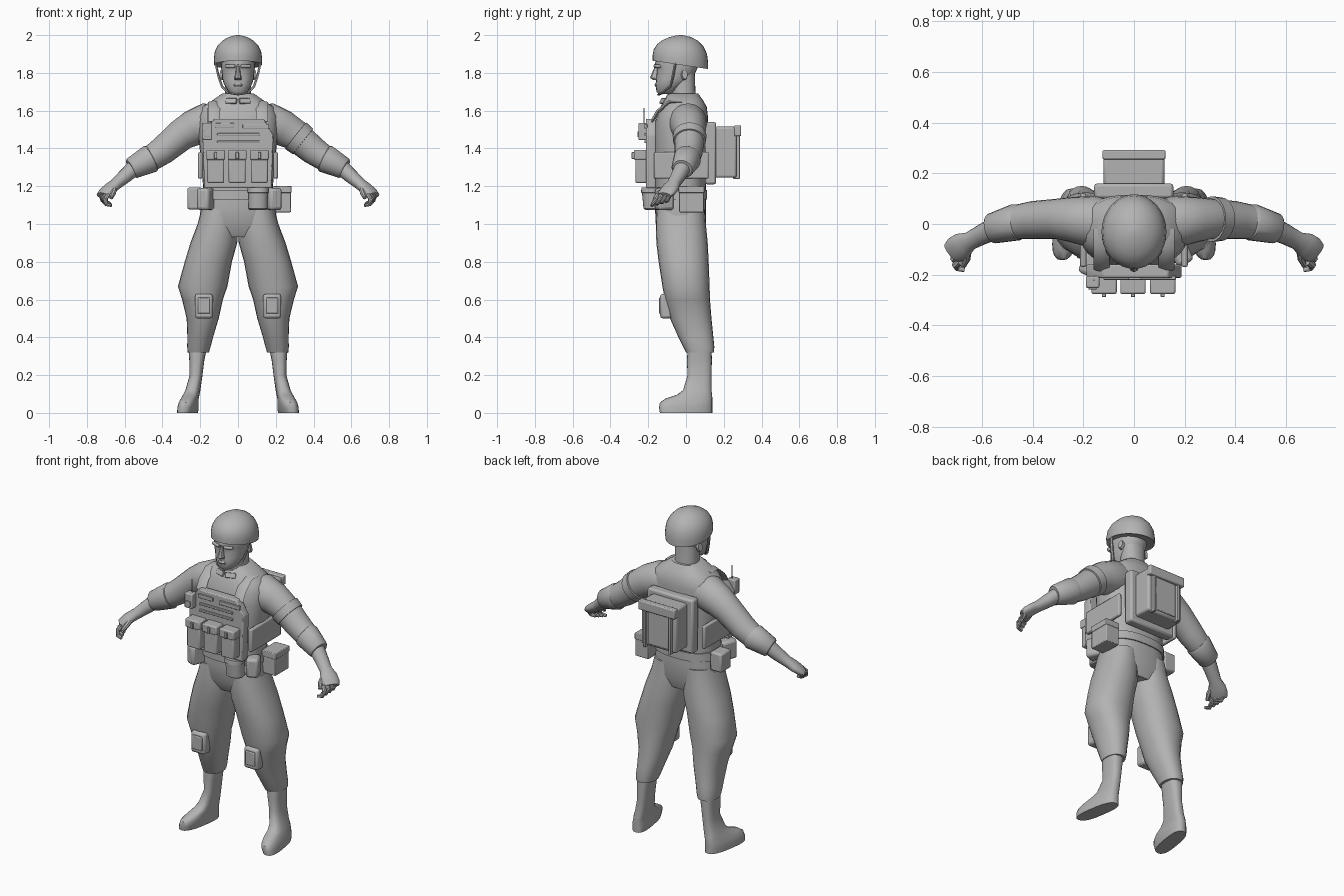
import bpy, bmesh, math
from mathutils import Vector, Matrix

GREY = bpy.data.materials.new("plain grey")
GREY.diffuse_color = (0.45, 0.45, 0.45, 1)


def finish(name, bm, mirror=False, bevel=0, angle=40):
    bmesh.ops.recalc_face_normals(bm, faces=bm.faces)
    me = bpy.data.meshes.new(name)
    bm.to_mesh(me)
    bm.free()
    ob = bpy.data.objects.new(name, me)
    bpy.context.collection.objects.link(ob)
    me.materials.append(GREY)
    if bevel:
        b = ob.modifiers.new("bevel", 'BEVEL')
        b.width, b.segments = bevel, 2
    if mirror:
        m = ob.modifiers.new("mirror", 'MIRROR')
        m.use_clip = False
        m.use_mirror_merge = False
    bpy.ops.object.select_all(action='DESELECT')
    ob.select_set(True)
    bpy.context.view_layer.objects.active = ob
    bpy.ops.object.shade_smooth_by_angle(angle=math.radians(angle))
    return ob


def skin(bm, rings):
    loops = [[bm.verts.new(p) for p in r] for r in rings]
    n = len(loops[0])
    for a, b in zip(loops, loops[1:]):
        for i in range(n):
            bm.faces.new((a[i], a[(i + 1) % n], b[(i + 1) % n], b[i]))
    bm.faces.new(loops[0])
    bm.faces.new(loops[-1])


def unit_ring(n, e):
    out = []
    for i in range(n):
        t = 2 * math.pi * i / n
        c, s = math.cos(t), math.sin(t)
        out.append((math.copysign(abs(c) ** e, c), math.copysign(abs(s) ** e, s)))
    return out


def stack(name, rows, n=24, e=0.9, shear=0, tilt=None, **kw):
    """Horizontal sections: (z, x centre, half width, y front, y back)."""
    bm = bmesh.new()
    rings = []
    for k, (z, xc, hw, yf, yb) in enumerate(rows):
        t = tilt[k] if tilt else 0
        ring = []
        for c, s in unit_ring(n, e):
            y = (yf + yb) / 2 + s * (yb - yf) / 2
            ring.append((xc + c * hw - shear * (y - yb) * max(0, 1 - z / 0.2), y, z - t * y))
        rings.append(ring)
    skin(bm, rings)
    return finish(name, bm, **kw)


def tube(name, rows, n=16, e=1, **kw):
    """Sections square to a path: (x, y, z, upright radius, level radius)."""
    bm = bmesh.new()
    pts = [Vector(r[:3]) for r in rows]
    rings = []
    for i, r in enumerate(rows):
        d = (pts[min(i + 1, len(pts) - 1)] - pts[max(i - 1, 0)]).normalized()
        side = d.cross(Vector((0, 0, 1)))
        side = side.normalized() if side.length > 0.01 else Vector((1, 0, 0))
        up = side.cross(d)
        rings.append([pts[i] + up * s * r[3] + side * c * r[4] for c, s in unit_ring(n, e)])
    skin(bm, rings)
    return finish(name, bm, **kw)


def box(name, x, y, z, bevel=0.006, rz=0, rx=0, **kw):
    bm = bmesh.new()
    c = Vector((sum(x) / 2, sum(y) / 2, sum(z) / 2))
    bmesh.ops.create_cube(bm, size=1)
    m = (Matrix.Translation(c) @ Matrix.Rotation(rz, 4, 'Z') @ Matrix.Rotation(rx, 4, 'X')
         @ Matrix.Diagonal((x[1] - x[0], y[1] - y[0], z[1] - z[0], 1)))
    bmesh.ops.transform(bm, matrix=m, verts=bm.verts)
    return finish(name, bm, bevel=bevel, **kw)


# Torso and neck
stack("torso", [(.93, 0, .17, -.12, .08), (1.0, 0, .208, -.16, .105), (1.1, 0, .195, -.165, .105),
                (1.2, 0, .185, -.165, .105), (1.3, 0, .193, -.167, .107), (1.4, 0, .203, -.17, .11),
                (1.5, 0, .213, -.168, .115), (1.57, 0, .212, -.155, .116), (1.62, 0, .19, -.135, .11),
                (1.655, 0, .135, -.118, .09), (1.69, 0, .085, -.09, .065)], n=32, e=.8)
stack("neck", [(1.62, 0, .075, -.085, .06), (1.7, 0, .068, -.075, .05), (1.82, 0, .07, -.07, .046)])
stack("collar", [(1.64, 0, .1, -.122, .078), (1.685, 0, .088, -.1, .068), (1.69, 0, .078, -.088, .06)])
for s in (-1, 1):
    box("collar_flap", (s * .035 - .03, s * .035 + .03), (-.128, -.112), (1.635, 1.665), .003, rx=-.5, rz=s * .35)

# Trousers and boots
stack("trouser_leg", [(.32, .21, .056, .0, .148), (.35, .207, .062, -.015, .15), (.4, .2, .068, -.04, .145),
                      (.5, .187, .085, -.085, .135), (.6, .188, .108, -.112, .127), (.67, .187, .131, -.125, .125),
                      (.8, .157, .125, -.145, .12), (.9, .128, .124, -.157, .115), (1.0, .108, .106, -.16, .105),
                      (1.08, .1, .093, -.155, .1)], mirror=True)
stack("boot", [(0, .245, .047, -.138, .14), (.03, .245, .05, -.143, .14), (.055, .245, .048, -.138, .14),
               (.075, .243, .044, -.11, .14), (.095, .24, .042, -.05, .138), (.12, .234, .039, -.015, .135),
               (.2, .222, .034, .008, .135), (.28, .218, .04, .005, .137), (.35, .213, .05, .01, .135)],
      e=.75, shear=.16, mirror=True)
box("knee_pad", (.133, .228), (-.137, -.075), (.5, .63), .014, mirror=True)
box("knee_plate", (.147, .212), (-.144, -.13), (.525, .61), .005, mirror=True)

# Sleeves, forearms and hands
tube("sleeve", [(.08, 0, 1.535, .09, .09), (.17, .01, 1.535, .105, .102), (.24, .017, 1.507, .095, .09),
                (.3, .02, 1.472, .084, .08), (.4, .015, 1.388, .075, .075), (.46, .008, 1.348, .068, .068),
                (.5, 0, 1.328, .063, .065), (.56, -.018, 1.296, .052, .056)], n=20, mirror=True)
tube("sleeve_cuff", [(.455, .008, 1.35, .07, .07), (.465, .007, 1.345, .076, .073),
                     (.56, -.018, 1.296, .058, .06), (.568, -.02, 1.292, .05, .053)], n=20, mirror=True)
tube("forearm", [(.54, -.014, 1.305, .044, .046), (.6, -.042, 1.252, .038, .04), (.645, -.066, 1.213, .031, .036),
                 (.675, -.082, 1.19, .03, .05), (.7, -.1, 1.168, .027, .053), (.718, -.115, 1.15, .02, .045)],
     mirror=True)
for i in range(4):
    x, y, z = .73 - .007 * i, -.075 - .025 * i, 1.165 - .007 * i
    tube("finger", [(x - .025, y, z + .012, .013, .014), (x - .004, y - .012, z - .012, .013, .014),
                    (x - .012, y - .024, z - .04, .011, .012), (x - .04, y - .03, z - .045, .009, .01)],
         n=8, mirror=True)
tube("thumb", [(.655, -.1, 1.195, .016, .016), (.66, -.138, 1.165, .015, .015),
               (.672, -.165, 1.138, .01, .01)], n=8, mirror=True)
a, d = Vector((.325, .019, 1.452)), Vector((.1, -.002, -.08)).normalized()
tube("arm_band", [(*(a + d * t), r, r) for t, r in ((-.026, .08), (-.025, .09), (.025, .086), (.026, .07))], n=20)
tube("arm_patch", [(.315, .018, 1.545, .012, .035), (.355, .018, 1.513, .012, .035)], n=4)

# Head and face
stack("head", [(1.688, 0, .035, -.145, -.085), (1.702, 0, .052, -.157, -.05), (1.74, 0, .074, -.16, .0),
               (1.765, 0, .082, -.158, .03), (1.8, 0, .086, -.156, .05), (1.825, 0, .089, -.156, .06),
               (1.845, 0, .09, -.166, .065), (1.9, 0, .088, -.15, .07)])
stack("nose", [(1.762, 0, .017, -.172, -.14), (1.773, 0, .02, -.19, -.14), (1.79, 0, .014, -.184, -.14),
               (1.835, 0, .009, -.165, -.14)], n=8)
stack("mouth", [(1.725, 0, .02, -.162, -.13), (1.735, 0, .028, -.167, -.13), (1.747, 0, .02, -.163, -.13)], n=10)
box("brow", (.012, .065), (-.166, -.13), (1.827, 1.845), .006, rz=.3, mirror=True)
tube("ear", [(.078, -.01, 1.79, .03, .018), (.094, -.006, 1.793, .026, .015)], n=10, mirror=True)

# Helmet and chin straps
rows = [(1.842, .119, .92), (1.838, .126, 1), (1.87, .128, 1), (1.91, .123, .96), (1.945, .106, .83),
        (1.972, .08, .63), (1.99, .048, .38), (1.998, .02, .15), (2.0, .004, .03)]
stack("helmet", [(z, 0, w, -.03 - .147 * k, -.03 + .147 * k) for z, w, k in rows], n=32, e=1,
      tilt=[.15, .15, .12, .08, .05, .02, 0, 0, 0])
tube("chin_strap", [(.12, -.055, 1.86, .005, .009), (.105, -.068, 1.79, .005, .009), (.085, -.082, 1.728, .005, .009),
                    (.05, -.125, 1.693, .005, .009), (.0, -.145, 1.685, .005, .009)], n=6, mirror=True)

# Front armour plate with angled shoulders
bm = bmesh.new()
outline = [(-.178, 1.19), (.178, 1.19), (.188, 1.47), (.135, 1.557), (-.125, 1.557), (-.188, 1.47)]
skin(bm, [[(x, y, z) for x, z in outline] for y in (-.212, -.16)])
finish("chest_plate", bm, bevel=.006)
for z in (1.435, 1.475):
    box("chest_webbing", (-.11, .115), (-.22, -.205), (z - .007, z + .007), .003)
box("chest_label_left", (-.12, -.02), (-.22, -.205), (1.51, 1.535), .003)
box("chest_label_right", (.025, .165), (-.22, -.205), (1.505, 1.53), .003)
tube("shoulder_strap", [(.128, -.18, 1.54, .01, .032), (.128, -.15, 1.595, .01, .032),
                        (.128, -.09, 1.645, .01, .032), (.128, -.02, 1.645, .008, .032)], n=4, mirror=True)
for s in (-1, 1):
    box("side_strap", (s * .2 - .012, s * .2 + .012), (-.17, .12), (1.24, 1.38), .008)

# Magazine pouches
for x in (-.118, -.004, .113):
    box("magazine_pouch", (x - .045, x + .045), (-.268, -.205), (1.217, 1.36), .008)
    box("pouch_flap", (x - .05, x + .05), (-.276, -.205), (1.34, 1.392), .007)
    box("pouch_tab", (x - .008, x + .008), (-.288, -.27), (1.345, 1.38), .003)

# Radio
box("radio", (-.19, -.137), (-.252, -.205), (1.445, 1.535), .006)
box("radio_face", (-.18, -.147), (-.258, -.24), (1.46, 1.49), .002)
tube("antenna", [(-.158, -.222, 1.5, .003, .003), (-.158, -.222, 1.615, .003, .003)], n=6)

# Belt kit
stack("belt", [(1.13, 0, .2, -.175, .112), (1.18, 0, .196, -.175, .112)], n=32, e=.8)
box("front_pouch_left", (-.205, -.135), (-.205, -.1), (1.073, 1.19), .016, rz=-.4)
box("side_pouch_left", (-.268, -.19), (-.06, .04), (1.078, 1.192), .01)
stack("round_pouch", [(1.075, .107, .045, -.215, -.135), (1.082, .107, .052, -.225, -.13),
                      (1.165, .107, .052, -.233, -.13), (1.166, .107, .057, -.238, -.13),
                      (1.192, .107, .057, -.236, -.13)])
box("front_pouch_right", (.15, .222), (-.16, -.07), (1.073, 1.19), .016, rz=.4)
box("side_box_right", (.19, .28), (-.036, .094), (1.062, 1.19), .004)
box("side_box_lid", (.187, .284), (-.039, .097), (1.165, 1.202), .004)

# Back panel and pack
box("back_panel", (-.157, .155), (.1, .16), (1.21, 1.54), .012)
box("pack", (-.12, .12), (.15, .268), (1.245, 1.515), .012)
box("pack_lid", (-.124, .124), (.255, .292), (1.465, 1.522), .006)
box("pack_panel", (-.07, .07), (.26, .275), (1.26, 1.48), .004)
box("pack_strap", (.078, .094), (.25, .285), (1.238, 1.48), .003, mirror=True)
